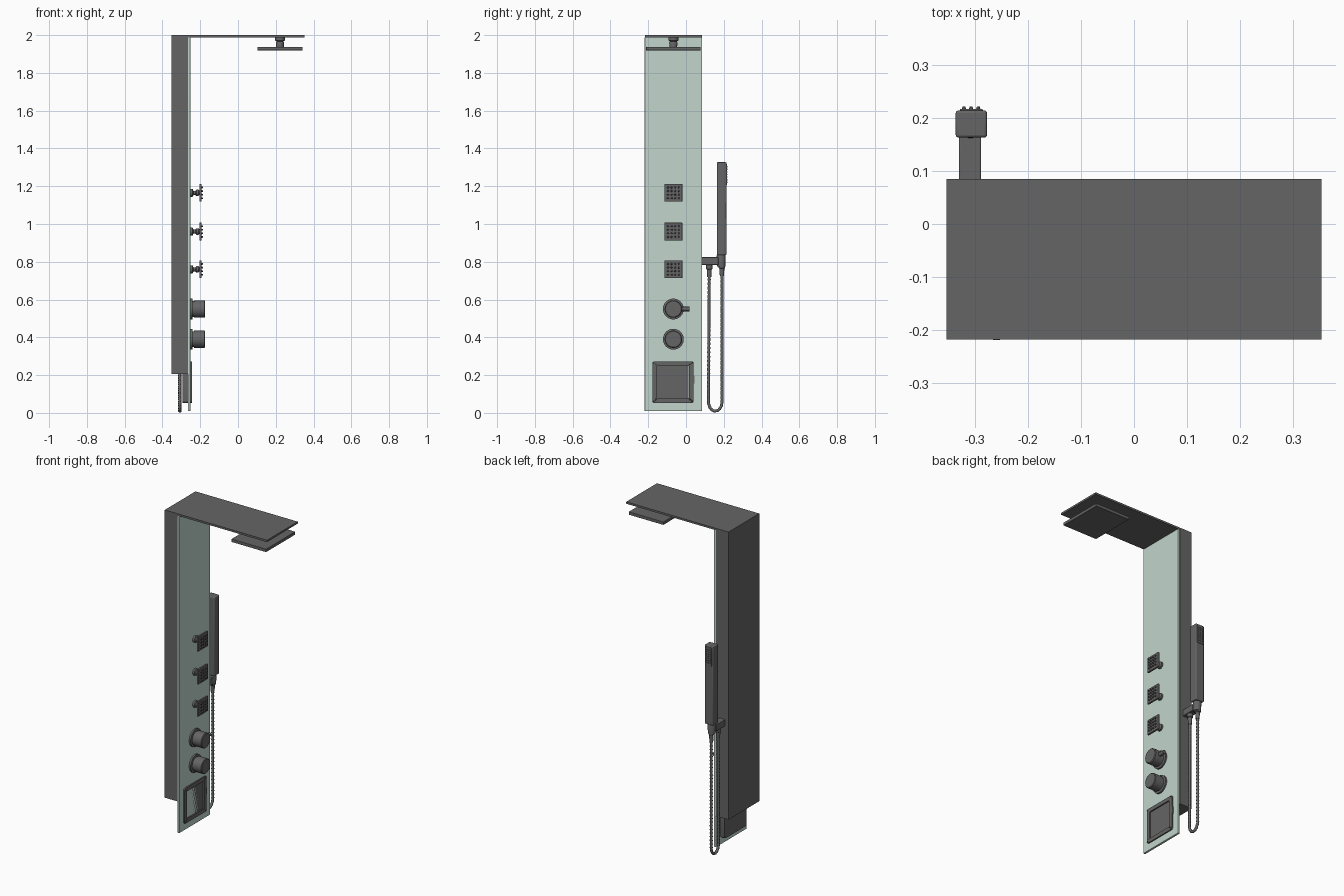
import bpy, bmesh, math
from mathutils import Matrix, Vector

cube = bpy.data.objects.get("Cube")
if cube:
    bpy.data.objects.remove(cube, do_unlink=True)


def material(name, rgb):
    m = bpy.data.materials.new(name)
    m.use_nodes = True
    m.diffuse_color = (*rgb, 1)
    m.node_tree.nodes["Principled BSDF"].inputs["Base Color"].default_value = (*rgb, 1)
    return m


GREY = material("dark grey metal", (0.13, 0.13, 0.13))
GLASS = material("pale green glass", (0.54, 0.67, 0.61))

PANEL_Y = -0.067          # centre line of the panel
FACE = -0.252             # front surface of the glass


def finish(name, bm, mat, bevel=0):
    bmesh.ops.recalc_face_normals(bm, faces=bm.faces)
    mesh = bpy.data.meshes.new(name)
    bm.to_mesh(mesh)
    bm.free()
    ob = bpy.data.objects.new(name, mesh)
    bpy.context.collection.objects.link(ob)
    mesh.materials.append(mat)
    if bevel:
        mod = ob.modifiers.new("Bevel", "BEVEL")
        mod.width, mod.segments = bevel, 3
    bpy.ops.object.select_all(action="DESELECT")
    bpy.context.view_layer.objects.active = ob
    ob.select_set(True)
    bpy.ops.object.shade_smooth_by_angle(angle=math.radians(35))
    return ob


def add_box(bm, lo, hi):
    lo, hi = Vector(lo), Vector(hi)
    size = Matrix.Diagonal((*(hi - lo), 1))
    bmesh.ops.create_cube(bm, size=1, matrix=Matrix.Translation((lo + hi) / 2) @ size)


def box(name, lo, hi, mat=GREY, bevel=0):
    bm = bmesh.new()
    add_box(bm, lo, hi)
    return finish(name, bm, mat, bevel)


def turned(name, profile, origin, axis, segments=32):
    """Revolve (distance, radius) pairs around an axis through origin."""
    bm = bmesh.new()
    rot = Vector(axis).to_track_quat("Z", "Y").to_matrix().to_4x4()
    place = Matrix.Translation(origin) @ rot
    rings = []
    for d, r in profile:
        ring = []
        for i in range(segments):
            a = math.tau * i / segments
            ring.append(bm.verts.new(place @ Vector((r * math.cos(a), r * math.sin(a), d))))
        rings.append(ring)
    for a, b in zip(rings, rings[1:]):
        for i in range(segments):
            j = (i + 1) % segments
            bm.faces.new((a[i], a[j], b[j], b[i]))
    bm.faces.new(rings[0])
    bm.faces.new(rings[-1])
    return finish(name, bm, GREY)


def nozzles(name, centre, u, v, axis, count_u, count_v, step, radius, depth):
    """A grid of small rubber nozzles standing along axis."""
    bm = bmesh.new()
    u, v, axis = Vector(u), Vector(v), Vector(axis)
    rot = axis.to_track_quat("Z", "Y").to_matrix().to_4x4()
    for i in range(count_u):
        for j in range(count_v):
            p = (Vector(centre) + u * step * (i - (count_u - 1) / 2)
                 + v * step * (j - (count_v - 1) / 2) + axis * depth / 2)
            bmesh.ops.create_cone(bm, cap_ends=True, segments=8, radius1=radius,
                                  radius2=radius * 0.7, depth=depth,
                                  matrix=Matrix.Translation(p) @ rot)
    return finish(name, bm, GREY)


# Column, glass panel and overhead arm
box("column", (-0.353, -0.218, 0.205), (-0.266, 0.085, 1.99))
box("glass_panel", (-0.266, -0.219, 0.01), (FACE, 0.085, 1.988), GLASS, 0.002)
box("overhead_arm", (-0.353, -0.218, 1.988), (0.353, 0.085, 2.0))

# Overhead rain shower
box("rain_head", (0.102, -0.211, 1.919), (0.342, 0.077, 1.938), GREY, 0.002)
turned("rain_head_joint",
       [(0, 0.026), (0.018, 0.026), (0.022, 0.018), (0.03, 0.022), (0.053, 0.02)],
       (0.222, PANEL_Y, 1.989), (0, 0, -1))

# Body jets
for n, z in enumerate((1.165, 0.96, 0.76), 1):
    turned(f"jet_stem_{n}",
           [(0, 0.021), (0.012, 0.021), (0.016, 0.011), (0.026, 0.011),
            (0.032, 0.017), (0.042, 0.017), (0.05, 0.01)],
           (FACE, PANEL_Y, z), (1, 0, 0), 24)
    box(f"jet_plate_{n}", (-0.205, PANEL_Y - 0.048, z - 0.047),
        (-0.193, PANEL_Y + 0.048, z + 0.047), GREY, 0.002)
    nozzles(f"jet_nozzles_{n}", (-0.193, PANEL_Y, z), (0, 1, 0), (0, 0, 1),
            (1, 0, 0), 4, 4, 0.019, 0.005, 0.009)

# Control knobs
for name, z in (("mixer_knob", 0.55), ("diverter_knob", 0.39)):
    turned(name,
           [(0, 0.055), (0.01, 0.055), (0.012, 0.042), (0.018, 0.042), (0.019, 0.046),
            (0.074, 0.046), (0.078, 0.042)],
           (FACE, PANEL_Y, z), (1, 0, 0), 40)
turned("mixer_lever", [(0, 0.008), (0.043, 0.008), (0.044, 0.012), (0.085, 0.012)],
       (-0.208, PANEL_Y, 0.55), (0, 1, 0), 20)

# Recessed cabinet: rounded housing whose front steps inward
bm = bmesh.new()
add_box(bm, (-0.294, -0.178, 0.053), (-0.244, 0.04, 0.273))
edges = [e for e in bm.edges if abs(e.verts[0].co.x - e.verts[1].co.x) > 0.01]
bmesh.ops.bevel(bm, geom=edges, offset=0.012, segments=4, affect="EDGES", profile=0.5)
front = max(bm.faces, key=lambda f: f.calc_center_median().x)
for inset, push in ((0.024, -0.012), (0.011, 0.004)):
    bmesh.ops.inset_region(bm, faces=[front], thickness=inset)
    rim = bmesh.ops.extrude_face_region(bm, geom=[front])
    top = [g for g in rim["geom"] if isinstance(g, bmesh.types.BMFace)][0]
    bmesh.ops.translate(bm, verts=top.verts, vec=(push, 0, 0))
    if front.is_valid:
        bmesh.ops.delete(bm, geom=[front], context="FACES_ONLY")
    front = top
finish("cabinet", bm, GREY)
box("cabinet_catch", (-0.256, 0.036, 0.155), (-0.246, 0.046, 0.198), GREY, 0.002)

# Hand shower and its holder
HX = -0.308
box("holder_arm", (-0.33, 0.08, 0.783), (-0.288, 0.172, 0.824), GREY, 0.003)
turned("holder_socket", [(0, 0.022), (0.055, 0.024), (0.062, 0.022)],
       (HX, 0.186, 0.775), (0, 0, 1), 28)
box("hand_shower_handle", (-0.336, 0.163, 0.835), (-0.277, 0.214, 1.327), GREY, 0.005)
box("hand_shower_face", (-0.328, 0.2, 1.205), (-0.285, 0.217, 1.318), GREY, 0.002)
nozzles("hand_shower_nozzles", (HX + 0.001, 0.217, 1.262), (1, 0, 0), (0, 0, 1),
        (0, 1, 0), 3, 7, 0.0135, 0.004, 0.004)

# Hose end fittings
for name, y, z in (("hose_outlet", 0.123, 0.785), ("hose_inlet", 0.19, 0.79)):
    turned(name, [(0, 0.017), (0.022, 0.017), (0.026, 0.013), (0.065, 0.011)],
           (HX, y, z), (0, 0, -1), 20)

# Ribbed hose: two long strands joined by a loop
mid, half, low = 0.155, 0.036, 0.06
path = []
for i in range(60):
    t = i / 60
    path.append((0.123 + (mid - half - 0.123) * t, 0.74 + (low - 0.74) * t))
for i in range(16):
    a = math.pi * (1 + i / 15)
    path.append((mid + half * math.cos(a), low + 0.05 * math.sin(a)))
for i in range(1, 61):
    path.append((mid + half, low + (0.74 - low) * i / 60))
curve = bpy.data.curves.new("hose", "CURVE")
curve.dimensions = "3D"
curve.bevel_depth = 0.009
curve.bevel_resolution = 3
curve.use_fill_caps = True
spline = curve.splines.new("POLY")
spline.points.add(len(path) - 1)
for i, (p, (y, z)) in enumerate(zip(spline.points, path)):
    p.co = (HX, y, z, 1)
    p.radius = 1 if i % 2 else 0.8
spline.use_smooth = True
curve.materials.append(GREY)
bpy.context.collection.objects.link(bpy.data.objects.new("hose", curve))
